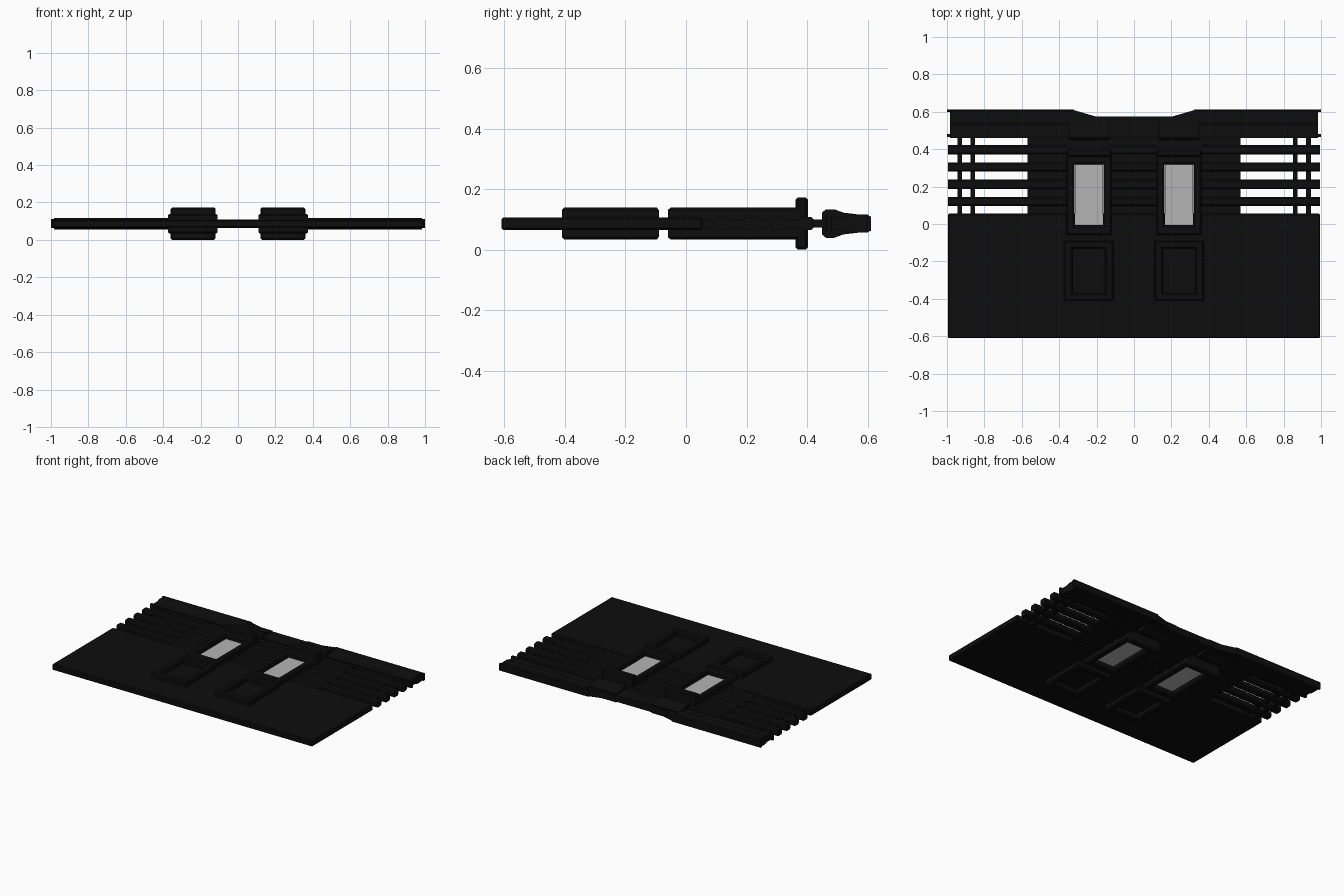
import bpy, bmesh

cube = bpy.data.objects.get("Cube")
if cube:
    bpy.data.objects.remove(cube, do_unlink=True)

MID = 0.0865  # height of the gate's middle plane


def material(name, value):
    m = bpy.data.materials.new(name)
    m.use_nodes = True
    color = (value, value, value, 1)
    m.diffuse_color = color
    m.node_tree.nodes["Principled BSDF"].inputs["Base Color"].default_value = color
    return m


BLACK = material("black iron", 0.004)
GLASS = material("pale glass", 0.46)


def finish(name, bm, mat, bevel=0):
    bmesh.ops.recalc_face_normals(bm, faces=bm.faces)
    mesh = bpy.data.meshes.new(name)
    bm.to_mesh(mesh)
    bm.free()
    mesh.materials.append(mat)
    ob = bpy.data.objects.new(name, mesh)
    bpy.context.collection.objects.link(ob)
    if bevel:
        mod = ob.modifiers.new("Bevel", "BEVEL")
        mod.width = bevel
        mod.segments = 1
    return ob


def box(name, x0, x1, y0, y1, half, bevel=0, mat=BLACK):
    """Slab lying symmetrically about the middle plane."""
    bm = bmesh.new()
    bmesh.ops.create_cube(bm, size=1)
    for v in bm.verts:
        v.co = (x1 if v.co.x > 0 else x0,
                y1 if v.co.y > 0 else y0,
                MID + (half if v.co.z > 0 else -half))
    return finish(name, bm, mat, bevel)


def prism(name, points, offset):
    """Closed loop of 3D points extruded along an offset."""
    bm = bmesh.new()
    face = bm.faces.new([bm.verts.new(p) for p in points])
    out = bmesh.ops.extrude_face_region(bm, geom=[face])
    moved = [g for g in out["geom"] if isinstance(g, bmesh.types.BMVert)]
    bmesh.ops.translate(bm, verts=moved, vec=offset)
    return finish(name, bm, BLACK)


def bar_x(name, x0, x1, half_profile):
    """Bar along x; the (y, half height) profile is mirrored about the plane."""
    top = [(x0, y, MID + h) for y, h in half_profile]
    low = [(x0, y, MID - h) for y, h in reversed(half_profile)]
    return prism(name, top + low, (x1 - x0, 0, 0))


def frame(name, x0, x1, y0, y1, wx, wy, half):
    """Rectangular moulding with a chamfered crest on both faces."""
    bm = bmesh.new()
    loops = []
    c = 0.008
    for inset, h in ((0, half - c), (c / wx, half), (1 - c / wx, half),
                     (1, half - c), (1, c - half), (1 - c / wx, -half),
                     (c / wx, -half), (0, c - half)):
        dx, dy = wx * inset, wy * inset
        loops.append([bm.verts.new((x, y, MID + h)) for x, y in (
            (x0 + dx, y0 + dy), (x1 - dx, y0 + dy),
            (x1 - dx, y1 - dy), (x0 + dx, y1 - dy))])
    for a, b in zip(loops, loops[1:] + loops[:1]):
        for i in range(4):
            j = (i + 1) % 4
            bm.faces.new((a[i], a[j], b[j], b[i]))
    return finish(name, bm, BLACK)


# Solid lower sheet
box("lower_panel", -0.995, 0.995, -0.61, 0.055, 0.0205, 0.006)

# Thin backing sheet, left open around the two panes
box("backing_centre", -0.16, 0.16, 0.05, 0.465, 0.013)
box("backing_top", -0.57, 0.57, 0.35, 0.465, 0.013)

# Horizontal slats, interrupted by the window columns
for i in range(4):
    y = 0.12 + i * 0.0925
    profile = [(y - 0.025, 0.012), (y - 0.017, 0.021),
               (y + 0.017, 0.021), (y + 0.025, 0.012)]
    bar_x(f"slat_centre_{i + 1}", -0.12, 0.12, profile)
    for side, s in (("left", 1), ("right", -1)):
        bar_x(f"slat_{side}_{i + 1}", s * 0.36, s * 0.995, profile)

for side, s in (("left", 1), ("right", -1)):
    box(f"backing_{side}", min(s * 0.32, s * 0.57), max(s * 0.32, s * 0.57),
        0.05, 0.465, 0.013)

    # Slim uprights through the open slats
    for n, x in (("inner", 0.862), ("outer", 0.932)):
        box(f"upright_{n}_{side}", s * x - 0.013, s * x + 0.013,
            0.05, 0.47, 0.013)

    # Window pane with deep surround
    a, b = sorted((s * 0.12, s * 0.36))
    c, d = sorted((s * 0.165, s * 0.315))
    box(f"window_pane_{side}", c, d, -0.005, 0.345, 0.022, mat=GLASS)
    frame(f"window_surround_{side}", a, b, -0.06, 0.37, 0.042, 0.052, 0.053)

    # Raised panel moulding below the window
    e, f = sorted((s * 0.11, s * 0.375))
    frame(f"panel_moulding_{side}", e, f, -0.41, -0.09, 0.045, 0.04, 0.053)

    # Block across the head of the column
    box(f"head_block_{side}", a, b, 0.362, 0.403, MID, 0.008)

    # Swollen knuckle joining the column to the top rail
    g, h = sorted((s * 0.135, s * 0.345))
    bar_x(f"rail_knuckle_{side}", g, h,
          [(0.45, 0.036), (0.462, 0.047), (0.49, 0.047), (0.52, 0.036),
           (0.57, 0.030)])

    # Raised rear lip and end lips of the top rail
    m, n = sorted((s * 0.335, s * 0.985))
    bar_x(f"rail_lip_{side}", m, n,
          [(0.52, 0.020), (0.545, 0.030), (0.60, 0.030), (0.61, 0.022)])
    p, q = sorted((s * 0.32, s * 1.0))
    box(f"rail_back_strip_{side}", p, q, 0.598, 0.612, 0.024)
    box(f"rail_front_strip_{side}", p, q, 0.465, 0.482, 0.024)

# Top rail with a shallow dip in the middle
outline = [(-0.985, 0.46), (0.985, 0.46), (0.985, 0.605), (0.32, 0.608),
           (0.205, 0.575), (-0.205, 0.575), (-0.32, 0.608), (-0.985, 0.605)]
prism("top_rail", [(x, y, MID - 0.022) for x, y in outline], (0, 0, 0.044))
